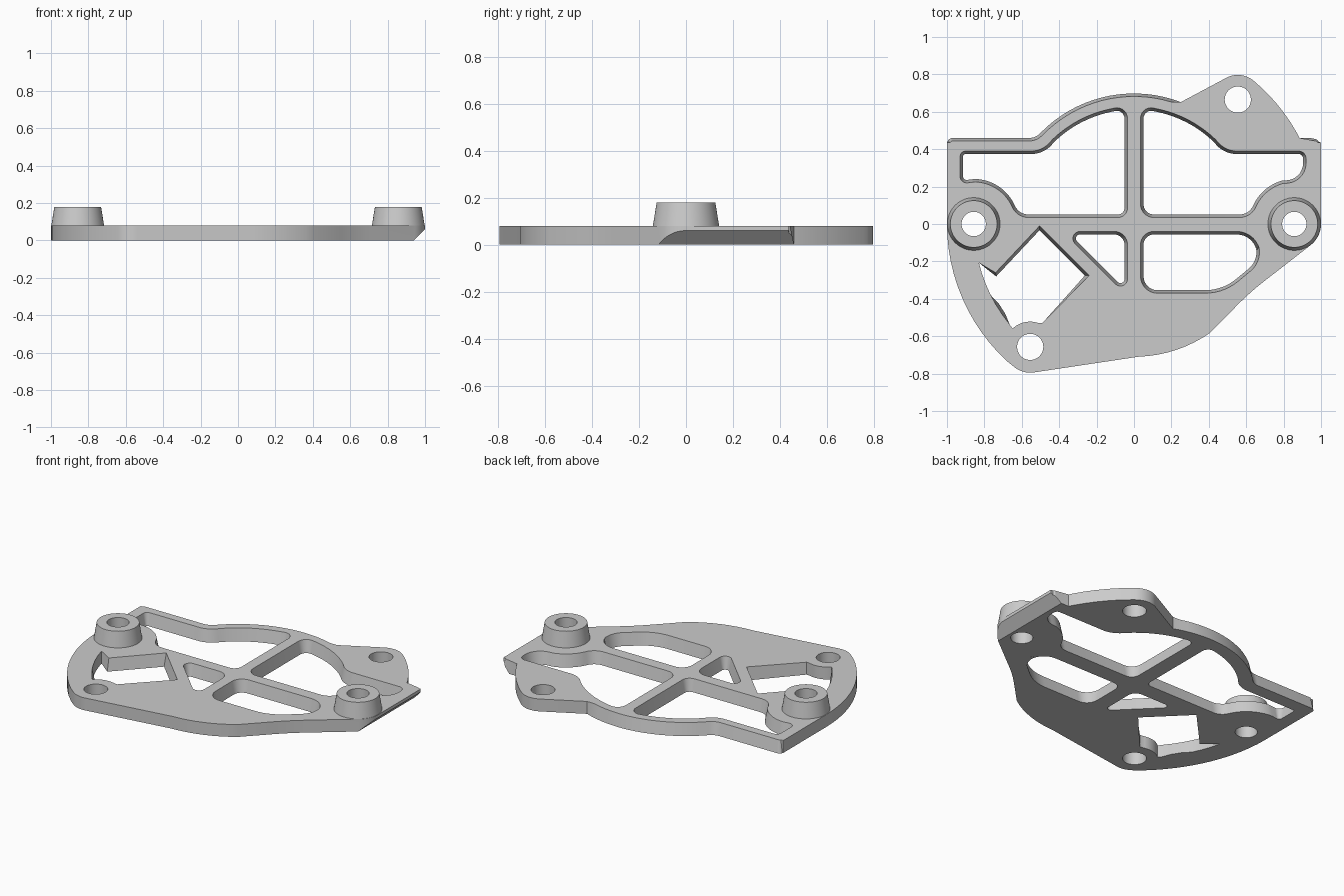
import bpy, bmesh, math
from mathutils import Vector

if "Cube" in bpy.data.objects:
    bpy.data.objects.remove(bpy.data.objects["Cube"], do_unlink=True)

THICK, TOP, DRAFT = 0.08, 0.18, 0.016   # plate, boss height, wall slope
BOSS_X, BOSS_R = 0.857, 0.143

metal = bpy.data.materials.new("light grey metal")
metal.use_nodes = True
GREY = (0.6, 0.6, 0.6, 1)
metal.diffuse_color = GREY
metal.node_tree.nodes["Principled BSDF"].inputs["Base Color"].default_value = GREY


def arc(cx, cy, r, a0, a1, step=4):
    """Points on a circular arc, angles in degrees."""
    n = max(2, round(abs(a1 - a0) / step))
    angles = [math.radians(a0 + (a1 - a0) * i / n) for i in range(n + 1)]
    return [(cx + r * math.cos(a), cy + r * math.sin(a), 0) for a in angles]


def rounded(corners, n=7):
    """Counter-clockwise outline from (x, y, tangent length) corners."""
    out = []
    for i, (x, y, t) in enumerate(corners):
        p = Vector((x, y))
        if not t:
            out.append(p)
            continue
        u = Vector(corners[i - 1][:2]) - p
        v = Vector(corners[(i + 1) % len(corners)][:2]) - p
        t = min(t, 0.95 * u.length, 0.95 * v.length)
        w = math.sin(u.angle(v) / 2)
        a, b = p + u.normalized() * t, p + v.normalized() * t
        for k in range(n + 1):
            s = k / n
            f, g, h = (1 - s) ** 2, 2 * s * (1 - s) * w, s * s
            out.append((a * f + p * g + b * h) / (f + g + h))
    area = sum(out[i - 1].x * p.y - out[i - 1].y * p.x for i, p in enumerate(out))
    return out if area > 0 else out[::-1]


def inset(pts, d, rule):
    """Move the outline inwards by d where the rule holds."""
    res = []
    for i, p in enumerate(pts):
        e, f = (p - pts[i - 1]).normalized(), (pts[(i + 1) % len(pts)] - p).normalized()
        n = Vector((-e.y - f.y, e.x + f.x))
        res.append(p + n * d / max(0.4, 1 + e.dot(f)) if rule(p) else p.copy())
    return res


def circle(x, y, r):
    return rounded(arc(x, y, r, 0, 360, 6)[:-1])


bm = bmesh.new()


def ring(pts, z):
    return [bm.verts.new((p.x, p.y, z)) for p in pts]


def strip(a, b):
    """Wall between two matching rings."""
    for i in range(len(a)):
        bm.faces.new((a[i - 1], a[i], b[i], b[i - 1]))


def fill(edges, normal):
    bmesh.ops.triangle_fill(bm, use_beauty=True, edges=edges, normal=normal)


def fill_rings(rings):
    """Flat face bounded by the first ring with the others as openings."""
    pairs = [(r[i - 1], r[i]) for r in rings for i in range(len(r))]
    fill([bm.edges.get(p) for p in pairs], (0, 0, 1))


def everywhere(p):
    return True


# Plate outline, with a sloping back rim
outline = rounded(
    [(1, 0.46, 0.03), (0.885, 0.46, 0)]
    + arc(0, 0, 0.998, 29, 49) + arc(0.555, 0.667, 0.13, 52, 117)
    + arc(0, 0, 0.698, 69, 136)
    + [(-0.53, 0.46, 0.03), (-1, 0.46, 0.03)]
    + arc(0, 0, 1, 180, 227) + arc(-0.555, -0.66, 0.135, 230, 278)
    + arc(0, 0, 0.71, 272, 305) + [(0.62, -0.365, 0.1)]
    + arc(BOSS_X, 0, BOSS_R, 308, 360))
rim = inset(outline, DRAFT, lambda p: p.y > 0.44 and not 0.24 < p.x < 0.9)
lower, upper = [ring(outline, 0)], [ring(rim, THICK)]

# Lightening windows, narrower at the bottom
upper_left = (
    [(-0.93, 0.39, 0.03), (-0.93, 0.215, 0.04)]
    + arc(-BOSS_X, 0, 0.225, 88, 28) + [(-0.625, 0.035, 0.06), (-0.035, 0.035, 0.05),
                                        (-0.035, 0.635, 0.07)]
    + arc(0, 0, 0.628, 101, 134) + [(-0.49, 0.39, 0.06)])
upper_right = (
    [(0.92, 0.39, 0.04), (0.92, 0.225, 0.1)]
    + arc(BOSS_X, 0, 0.225, 106, 152) + [(0.625, 0.035, 0.06), (0.035, 0.035, 0.07),
                                         (0.035, 0.635, 0.07)]
    + arc(0, 0, 0.628, 79, 46) + [(0.49, 0.39, 0.06)])
lower_right = [(0.035, -0.04, 0.07), (0.65, -0.04, 0.1), (0.685, -0.2, 0.08),
               (0.48, -0.37, 0.1), (0.035, -0.37, 0.09)]
triangle = [(-0.035, -0.04, 0.07), (-0.38, -0.04, 0.09), (-0.035, -0.385, 0.09)]
square = ([(-0.505, -0.01, 0), (-0.24, -0.275, 0), (-0.49, -0.53, 0)]
          + arc(-0.555, -0.66, 0.138, 72, 133)
          + arc(0, 0, 0.855, 219, 194) + [(-0.74, -0.26, 0)])
windows = [(w, everywhere) for w in (upper_left, upper_right, lower_right, triangle)]
windows.append((square, lambda p: p.x > -0.75 and p.y > -0.51))
for shape, rule in windows:
    pts = rounded(shape)
    lower.append(ring(inset(pts, DRAFT, rule), 0))
    upper.append(ring(pts, THICK))

# Screw holes in the ears
for x, y in ((0.555, 0.665), (-0.555, -0.657)):
    hole = circle(x, y, 0.07)
    lower.append(ring(hole, 0))
    upper.append(ring(hole, THICK))
for a, b in zip(lower, upper):
    strip(a, b)

# Tapered bosses with through holes
for x in (-BOSS_X, BOSS_X):
    base, crown = ring(circle(x, 0, 0.141), THICK), ring(circle(x, 0, 0.125), TOP)
    bore = circle(x, 0, 0.065)
    bore_low, bore_high = ring(bore, 0), ring(bore, TOP)
    strip(base, crown)
    strip(crown, bore_high)
    strip(bore_high, bore_low)
    upper.append(base)
    lower.append(bore_low)

fill_rings(upper)
fill_rings(lower)

# Underside bevel along the left edge
cut = bmesh.ops.bisect_plane(
    bm, geom=bm.verts[:] + bm.edges[:] + bm.faces[:], dist=1e-5,
    plane_co=(0.94, 0, 0), plane_no=(1, 0, -1), clear_outer=True)
fill([e for e in cut["geom_cut"] if isinstance(e, bmesh.types.BMEdge)], (1, 0, -1))

bmesh.ops.recalc_face_normals(bm, faces=bm.faces)
mesh = bpy.data.meshes.new("mounting_plate")
bm.to_mesh(mesh)
bm.free()
mesh.materials.append(metal)
plate = bpy.data.objects.new("mounting_plate", mesh)
bpy.context.collection.objects.link(plate)
bpy.ops.object.select_all(action="DESELECT")
bpy.context.view_layer.objects.active = plate
plate.select_set(True)
bpy.ops.object.shade_smooth_by_angle(angle=math.radians(30))
